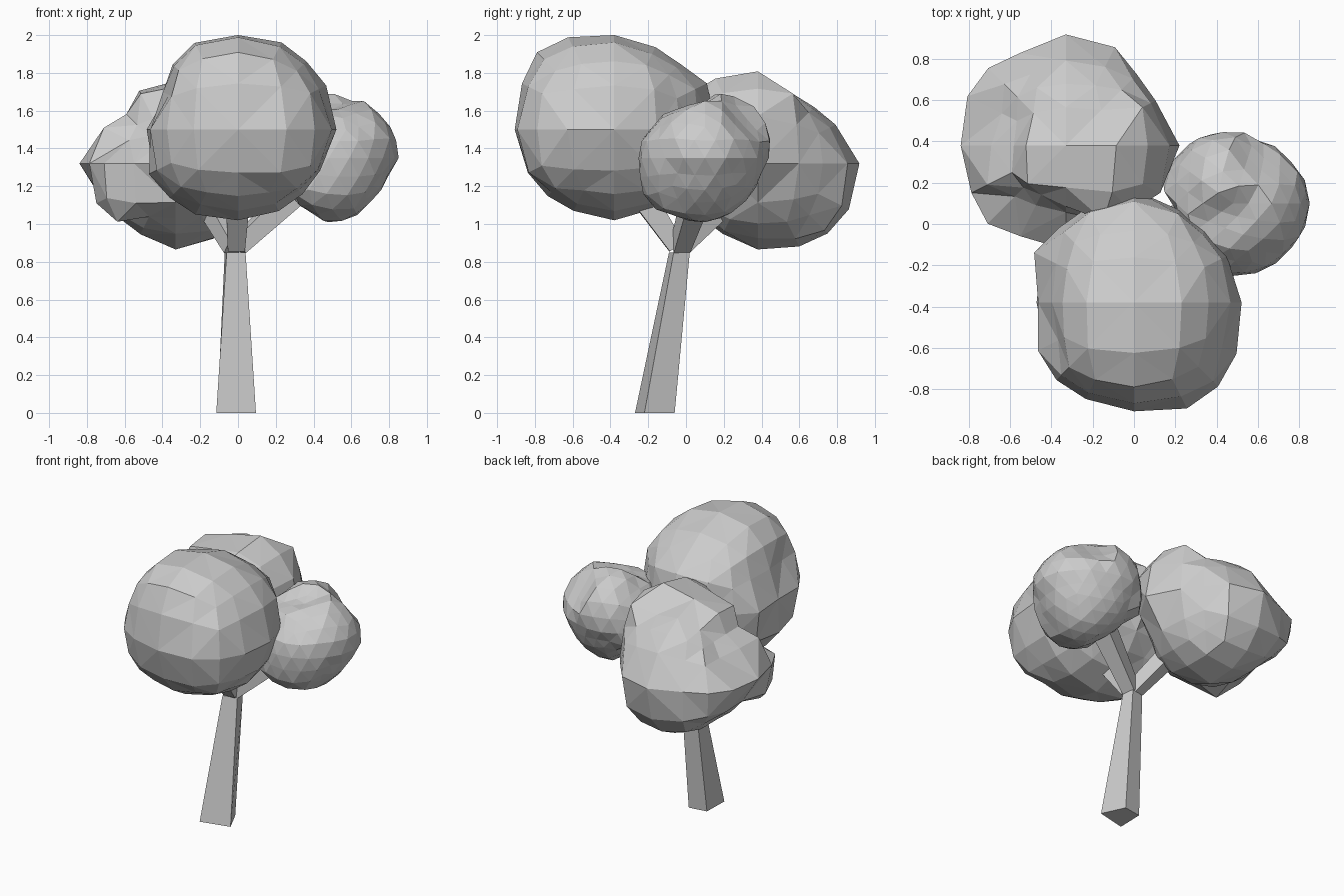
import bpy, bmesh, math
from mathutils import Vector

cube = bpy.data.objects.get("Cube")
if cube:
    bpy.data.objects.remove(cube, do_unlink=True)

grey = bpy.data.materials.new("plain_grey")
grey.use_nodes = True
GREY = (0.6, 0.6, 0.6, 1)
grey.diffuse_color = GREY
grey.node_tree.nodes["Principled BSDF"].inputs["Base Color"].default_value = GREY


def finish(bm, name):
    bmesh.ops.recalc_face_normals(bm, faces=bm.faces)
    mesh = bpy.data.meshes.new(name)
    bm.to_mesh(mesh)
    bm.free()
    mesh.materials.append(grey)
    obj = bpy.data.objects.new(name, mesh)
    bpy.context.collection.objects.link(obj)
    return obj


def loft(name, lower, upper):
    """Four-sided tapered beam between two rings of corners."""
    bm = bmesh.new()
    a = [bm.verts.new(p) for p in lower]
    b = [bm.verts.new(p) for p in upper]
    bm.faces.new(a[::-1])
    bm.faces.new(b)
    for i in range(4):
        j = (i + 1) % 4
        bm.faces.new((a[i], a[j], b[j], b[i]))
    return finish(bm, name)


def branch(name, start, end, w0, w1):
    """Square beam that follows the line from start to end."""
    start, end = Vector(start), Vector(end)
    axis = (end - start).normalized()
    side = axis.cross(Vector((0, 0, 1))).normalized()
    up = side.cross(axis)
    ring = lambda c, w: [c + side * sx * w + up * sy * w
                         for sx, sy in ((-1, -1), (1, -1), (1, 1), (-1, 1))]
    return loft(name, ring(start, w0), ring(end, w1))


def grid_ball(bm):
    bmesh.ops.create_cube(bm, size=2)
    bmesh.ops.subdivide_edges(bm, edges=bm.edges, cuts=3, use_grid_fill=True)


def triangle_ball(bm):
    bmesh.ops.create_icosphere(bm, subdivisions=3, radius=1)


def clump(name, ball, centre, lumps, focus=30):
    """Faceted ball whose radius is blended between the lumps on its surface."""
    bm = bmesh.new()
    ball(bm)
    centre = Vector(centre)
    offsets = [Vector(p) - centre for p in lumps]
    guides = [(o.normalized(), o.length) for o in offsets]
    for v in bm.verts:
        d = v.co.normalized()
        weights = [math.exp(focus * (d.dot(g) - 1)) for g, r in guides]
        radius = sum(w * r for w, (g, r) in zip(weights, guides)) / sum(weights)
        v.co = centre + d * radius
    bmesh.ops.triangulate(bm, faces=bm.faces, quad_method='SHORT_EDGE')
    return finish(bm, name)


# Leaning trunk
base = [(-0.115, -0.27, 0), (0.095, -0.22, 0), (0.02, -0.06, 0), (-0.11, -0.08, 0)]
fork = [(-0.06, -0.09, 0.85), (0.04, -0.065, 0.85), (0.025, 0.02, 0.85), (-0.07, 0, 0.85)]
loft("trunk", base, fork)

# Three branches out of the fork
branch("front_branch", (-0.01, -0.05, 0.88), (0, -0.3, 1.25), 0.045, 0.07)
branch("back_branch", (-0.02, -0.03, 0.88), (-0.2, 0.28, 1.2), 0.045, 0.06)
branch("left_branch", (0, -0.03, 0.88), (0.42, 0.1, 1.28), 0.045, 0.07)

# Foliage
clump("front_foliage", grid_ball, (0, -0.38, 1.5), [
    (0, -.4, 2), (-.2, -.6, 1.96), (.2, -.6, 1.95), (0, -.83, 1.88),   # top
    (.37, -.4, 1.85), (.52, -.4, 1.5), (.37, -.4, 1.19), (.49, -.4, 1.69),
    (-.37, -.4, 1.83), (-.39, -.4, 1.67), (-.43, -.4, 1.53),           # right side
    (-.52, -.35, 1.36), (-.38, -.4, 1.16), (-.5, -.17, 1.4), (-.46, -.62, 1.4),
    (0, -.4, 1.02), (0, -.8, 1.21), (0, -.63, 1.09), (0, -.86, 1.72),  # underside, front
    (.2, -.92, 1.5), (0, -.9, 1.5), (-.2, -.86, 1.5), (.39, -.8, 1.45), (-.37, -.76, 1.45),
    (0, .15, 1.64), (0, -.17, 1.94), (.32, 0, 1.5), (-.34, 0, 1.5), (0, 0, 1.25)])

clump("back_foliage", grid_ball, (-0.33, 0.38, 1.32), [
    (-.4, .28, 1.76), (-.05, .3, 1.79), (-.33, .38, 1.75),                 # crown
    (.1, .33, 1.68), (-.3, .56, 1.69), (-.5, .72, 1.5),
    (-.25, .81, 1.48), (-.24, .92, 1.23), (-.3, .83, 1.03),                # back
    (-.35, .6, .88), (-.38, .4, .87), (-.12, .3, .94), (-.3, .12, 1),      # underside
    (-.85, .5, 1.31), (-.72, .74, 1.28), (-.58, .4, 1), (-.69, .4, 1.09),  # right side
    (-.6, .45, 1.54), (-.79, .28, 1.4), (-.73, .01, 1.25), (-.48, -.1, 1.25),
    (-.5, .1, 1.45), (.08, .64, 1.35), (.2, .35, 1.5), (.07, .5, 1.12), (-.1, .05, 1.3)])

clump("left_foliage", triangle_ball, (0.48, 0.1, 1.35), [
    (.4, .2, 1.69), (.45, .05, 1.61), (.72, .12, 1.61), (.45, -.13, 1.57),  # top
    (.25, .1, 1.58), (.4, .4, 1.57), (.46, .45, 1.43), (.62, .29, 1.54),    # back
    (.5, .4, 1.27), (.5, .29, 1.1),
    (.47, -.25, 1.37), (.5, -.2, 1.12), (.63, -.22, 1.3),                   # front
    (.5, 0, 1.02), (.55, .18, 1.03), (.33, .12, 1.1), (.77, .05, 1.21),     # underside
    (.85, .09, 1.4), (.81, .22, 1.45), (.73, .33, 1.4), (.7, .27, 1.2),
    (.17, .27, 1.4), (.22, 0, 1.35)])
